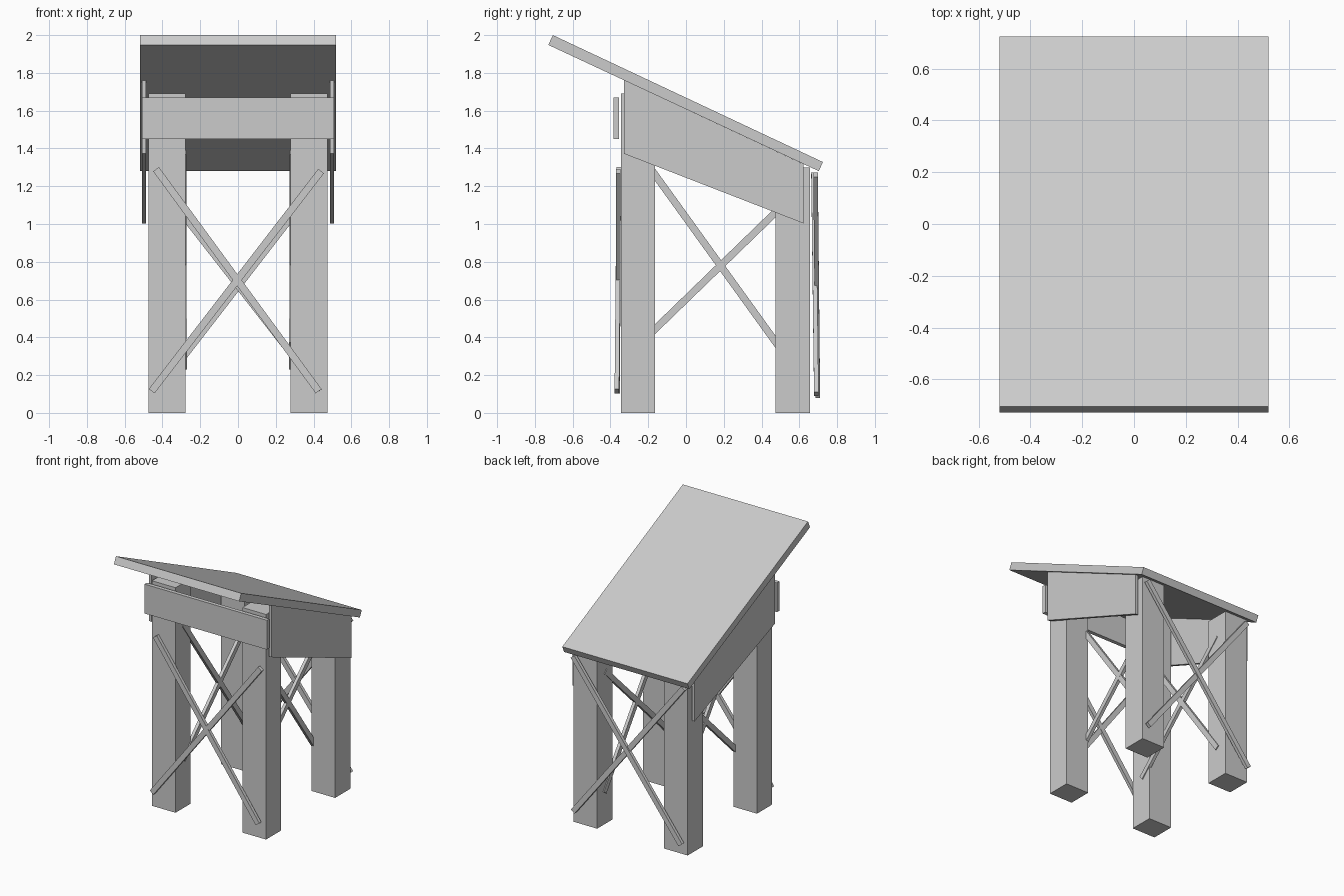
import bpy, bmesh
from mathutils import Vector

if "Cube" in bpy.data.objects:
    bpy.data.objects.remove(bpy.data.objects["Cube"])


def hull_prism(name, ring_a, ring_b):
    # closed prism between two matching rings of points
    bm = bmesh.new()
    a = [bm.verts.new(p) for p in ring_a]
    b = [bm.verts.new(p) for p in ring_b]
    n = len(a)
    bm.faces.new(a)
    bm.faces.new(b[::-1])
    for i in range(n):
        bm.faces.new((a[i], b[i], b[(i + 1) % n], a[(i + 1) % n]))
    bmesh.ops.recalc_face_normals(bm, faces=bm.faces)
    me = bpy.data.meshes.new(name)
    bm.to_mesh(me)
    bm.free()
    ob = bpy.data.objects.new(name, me)
    bpy.context.collection.objects.link(ob)
    return ob


def side_profile(name, yz, x0, x1):
    return hull_prism(name, [(x0, y, z) for y, z in yz], [(x1, y, z) for y, z in yz])


def box(name, x0, x1, y0, y1, z0, z1):
    return side_profile(name, [(y0, z0), (y1, z0), (y1, z1), (y0, z1)], x0, x1)


def brace(name, p, q, normal, width=0.038, thick=0.024):
    # flat bar from p to q, its broad face looking along normal
    p, q = Vector(p), Vector(q)
    d = (q - p).normalized()
    w = d.cross(Vector(normal)).normalized()
    t = w.cross(d) * thick / 2
    w = w * width / 2
    offs = (w + t, w - t, -w - t, -w + t)
    return hull_prism(name, [p + o for o in offs], [q + o for o in offs])


# sloping top board
side_profile("top_board", [(-0.705, 2.0), (-0.729, 1.948), (0.703, 1.28), (0.725, 1.328)], -0.52, 0.52)

# front plank
box("front_plank", -0.508, 0.508, -0.383, -0.354, 1.45, 1.67)

for s, side in ((-1, "left"), (1, "right")):
    # legs
    box("front_leg_" + side, s * 0.278, s * 0.474, -0.344, -0.165, 0, 1.69)
    box("back_leg_" + side, s * 0.278, s * 0.474, 0.475, 0.657, 0, 1.30)
    # slanted side panel
    side_profile("side_panel_" + side,
                 [(-0.328, 1.372), (0.623, 1.003), (0.623, 1.317), (-0.328, 1.761)],
                 s * 0.487, s * 0.508)
    # crossed braces between front and back legs
    brace("side_brace_down_" + side, (s * 0.285, -0.25, 1.38), (s * 0.283, 0.572, 0.24), (1, 0, 0))
    brace("side_brace_up_" + side, (s * 0.283, -0.25, 0.36), (s * 0.285, 0.56, 1.145), (1, 0, 0))

# crossed braces on the front and back
brace("front_brace_a", (-0.434, -0.355, 1.29), (0.427, -0.366, 0.115), (0, 1, 0))
brace("front_brace_b", (0.44, -0.358, 1.28), (-0.457, -0.361, 0.115), (0, 1, 0))
brace("back_brace_a", (0.455, 0.686, 1.26), (-0.45, 0.698, 0.09), (0, 1, 0))
brace("back_brace_b", (-0.455, 0.675, 1.26), (0.45, 0.690, 0.10), (0, 1, 0))
